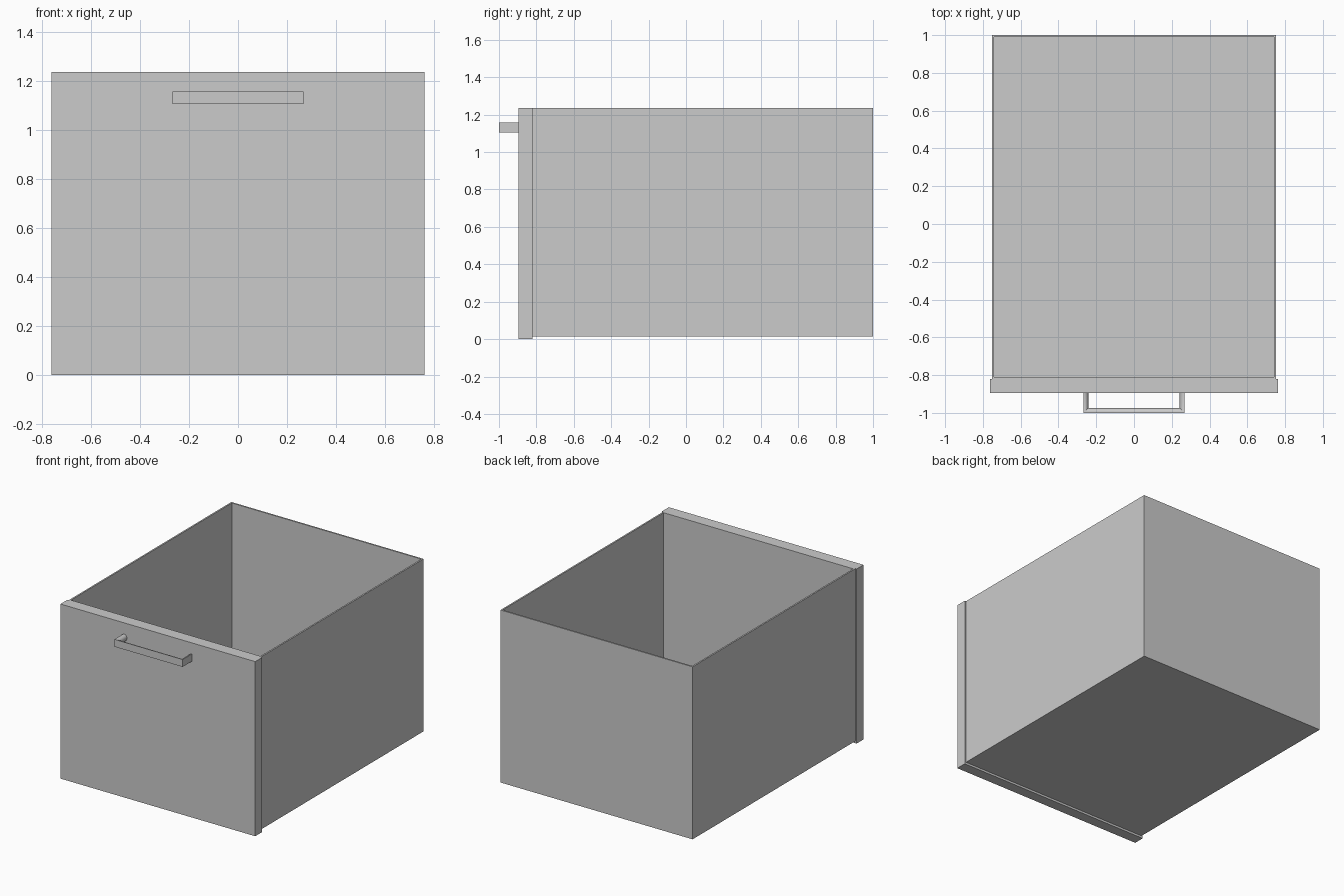
import bpy, bmesh, math

if "Cube" in bpy.data.objects:
    bpy.data.objects.remove(bpy.data.objects["Cube"])


def finish(bm, name):
    bmesh.ops.recalc_face_normals(bm, faces=bm.faces)
    mesh = bpy.data.meshes.new(name)
    bm.to_mesh(mesh)
    bm.free()
    obj = bpy.data.objects.new(name, mesh)
    bpy.context.collection.objects.link(obj)
    return obj


def box(name, lo, hi):
    bm = bmesh.new()
    bmesh.ops.create_cube(bm, size=1)
    for v in bm.verts:
        for i in range(3):
            v.co[i] = lo[i] if v.co[i] < 0 else hi[i]
    return finish(bm, name)


# Open drawer tray: box without a top, thickened inward
tray = box("drawer_tray", (-0.752, -0.82, 0.015), (0.752, 1.0, 1.235))
bm = bmesh.new()
bm.from_mesh(tray.data)
bmesh.ops.delete(bm, geom=[f for f in bm.faces if f.normal.z > 0.9], context='FACES_ONLY')
bm.to_mesh(tray.data)
bm.free()
solid = tray.modifiers.new("wall_thickness", 'SOLIDIFY')
solid.thickness = 0.011
solid.offset = -1
solid.use_even_offset = True

# Front panel, overhanging the tray slightly
box("front_panel", (-0.762, -0.896, 0.0), (0.762, -0.82, 1.235))

# Handle: half-round section swept along a mitred U
W, FRONT, BACK, ZC, HALF, DEPTH, N = 0.267, -1.0, -0.896, 1.131, 0.026, 0.025, 10
profile = [(DEPTH * math.sin(math.pi * i / N), ZC - HALF * math.cos(math.pi * i / N))
           for i in range(N + 1)]
bm = bmesh.new()
rings = []
for sx, front in ((-1, False), (-1, True), (1, True), (1, False)):
    rings.append([bm.verts.new((sx * (W - d), FRONT + d if front else BACK, z))
                  for d, z in profile])
for a, b in zip(rings, rings[1:]):
    for i in range(N + 1):
        j = (i + 1) % (N + 1)
        bm.faces.new((a[i], a[j], b[j], b[i]))
bm.faces.new(rings[0])
bm.faces.new(rings[-1])
handle = finish(bm, "handle")
bpy.context.view_layer.objects.active = handle
handle.select_set(True)
bpy.ops.object.shade_smooth_by_angle(angle=math.radians(30))
